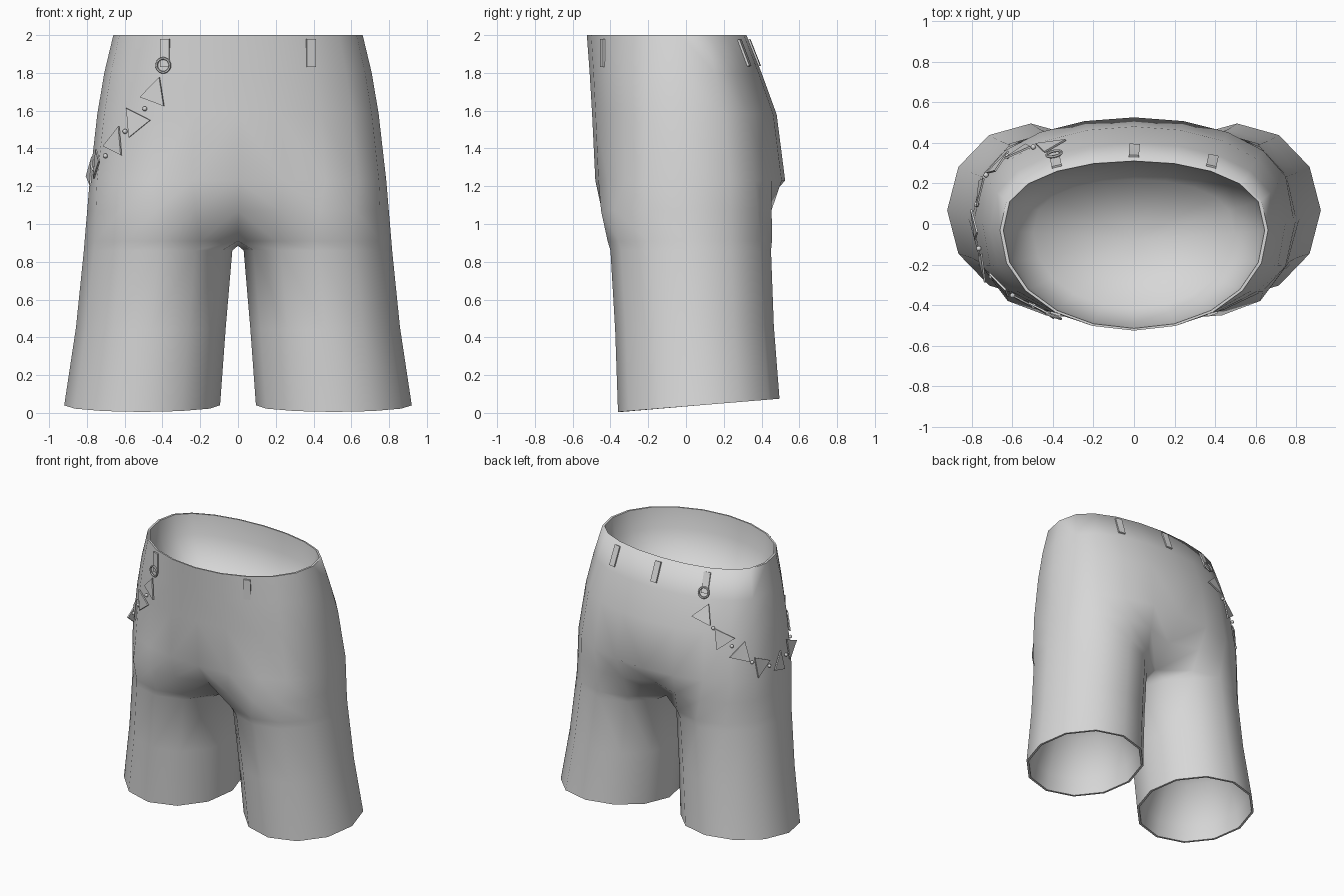
import bpy, bmesh
from math import sin, cos, radians
from mathutils import Vector, Matrix
from mathutils.bvhtree import BVHTree

cube = bpy.data.objects.get("Cube")
if cube:
    bpy.data.objects.remove(cube, do_unlink=True)

grey = bpy.data.materials.new("plain grey")
grey.use_nodes = True
grey.diffuse_color = (0.68, 0.68, 0.68, 1)
grey.node_tree.nodes["Principled BSDF"].inputs["Base Color"].default_value = (0.68, 0.68, 0.68, 1)


def finish(bm, name, angle=60):
    """Turn a bmesh into a grey object, smooth except at sharp edges."""
    mesh = bpy.data.meshes.new(name)
    bm.to_mesh(mesh)
    mesh.materials.append(grey)
    obj = bpy.data.objects.new(name, mesh)
    bpy.context.collection.objects.link(obj)
    bpy.ops.object.select_all(action='DESELECT')
    obj.select_set(True)
    bpy.context.view_layer.objects.active = obj
    bpy.ops.object.shade_smooth_by_angle(angle=radians(angle))
    return obj


# Cross-sections of the left half
def pelvis_points(z, width, front, back, mid, square):
    pts = []
    for k in range(11):
        c = cos(radians(18 * k))
        y = mid + (front - mid) * c ** square if c > 0 else mid + (back - mid) * abs(c) ** 0.75
        x = width * sin(radians(18 * k)) if 0 < k < 10 else 0
        pts.append(Vector((x, y, z)))
    return pts


def leg_points(z, inner, outer, front, back, tilt):
    cx, rx = (inner + outer) / 2, (outer - inner) / 2
    cy, ry = (front + back) / 2, (back - front) / 2
    pts = []
    for k in range(12):
        a = radians(30 * k - 150)
        pts.append(Vector((cx + rx * cos(a), cy + ry * sin(a), z + tilt * sin(a))))
    return pts


def bridge(a, b, closed):
    n = len(a)
    for k in range(n if closed else n - 1):
        j = (k + 1) % n
        bm.faces.new((a[k], a[j], b[j], b[k]))


def dish(points, start, steps, depth, centre, closed):
    """Rim and inner lining, ending in a single middle point."""
    last = start
    for scale, dz in steps:
        ring = [bm.verts.new(centre + (p - centre) * scale + Vector((0, 0, dz + (p.z - centre.z) * (1 - scale))))
                for p in points]
        bridge(last, ring, closed)
        last = ring
    tip = bm.verts.new(centre + Vector((0, 0, depth)))
    for k in range(len(last) if closed else len(last) - 1):
        bm.faces.new((last[k], last[(k + 1) % len(last)], tip))


# Shorts: pelvis, crotch, leg and lining, then mirrored
bm = bmesh.new()
waist = pelvis_points(2.0, 0.66, -0.525, 0.32, -0.03, 0.95)
hip = pelvis_points(1.23, 0.785, -0.48, 0.525, 0.03, 0.65)
crotch = leg_points(0.91, 0.0, 0.812, -0.415, 0.455, 0)
for k in (0, 10, 11):
    crotch[k].x = 0
crotch[11].z = 0.885
upper = [waist,
         pelvis_points(1.8, 0.708, -0.51, 0.40, -0.02, 0.85),
         pelvis_points(1.58, 0.745, -0.497, 0.48, 0, 0.75),
         hip,
         [h.lerp(c, 0.5) for h, c in zip(hip, crotch)]]
for p in upper[-1][:4]:
    p.y -= 0.035
lower = [leg_points(0.86, 0.03, 0.816, -0.4, 0.45, 0),
         leg_points(0.45, 0.065, 0.858, -0.375, 0.465, 0.01),
         leg_points(0.04, 0.095, 0.92, -0.36, 0.495, 0.035)]
rings = [[bm.verts.new(p) for p in pts] for pts in upper + [crotch] + lower]
for a, b in zip(rings, rings[1:]):
    n = min(len(a), len(b))
    bridge(a[:n], b[:n], n == 12)
dish(waist, rings[0], [(0.975, 0), (0.94, -0.15), (0.75, -0.38)], -0.48,
     Vector((0, -0.08, 2.0)), False)
hem = lower[-1]
dish(hem, rings[-1], [(0.96, 0), (0.92, 0.12), (0.7, 0.4)], 0.5, sum(hem, Vector()) / 12, True)
bmesh.ops.mirror(bm, geom=bm.verts[:] + bm.edges[:] + bm.faces[:], axis='X', merge_dist=0.001)
bmesh.ops.recalc_face_normals(bm, faces=bm.faces)
finish(bm, "shorts", 75)
surface = BVHTree.FromBMesh(bm)


def frame(origin, direction, lift):
    """Matrix on the cloth: local x sideways, y up the cloth, z outwards."""
    hit, normal, _, _ = surface.ray_cast(origin, direction)
    side = Vector((0, 0, 1)).cross(normal).normalized()
    up = normal.cross(side)
    rot = Matrix((side, up, normal)).transposed().to_4x4()
    return Matrix.Translation(hit + normal * lift) @ rot


def on_side(azimuth, z, lift):
    """Azimuth runs from the front round the right side to the back."""
    d = Vector((-sin(radians(azimuth)), -cos(radians(azimuth)), 0))
    return frame(d * 2 + Vector((0, 0, z)), -d, lift)


def on_face(x, z, facing, lift):
    return frame(Vector((x, 2 * facing, z)), Vector((0, -facing, 0)), lift)


# Belt loops
def belt_loop(name, x, facing):
    loop = bmesh.new()
    bmesh.ops.create_cube(loop, size=1, matrix=on_face(x, 1.905, facing, 0.004)
                          @ Matrix.Diagonal((0.05, 0.15, 0.012, 1)))
    finish(loop, name, 30)


belt_loop("front_loop_left", 0.385, -1)
belt_loop("front_loop_right", -0.385, -1)
belt_loop("back_loop_left", 0.385, 1)
belt_loop("back_loop_middle", 0.001, 1)
belt_loop("back_loop_right", -0.385, 1)

# Rings that hang the chain from the loops
for name, facing in (("front_ring", -1), ("back_ring", 1)):
    bpy.ops.mesh.primitive_torus_add(major_segments=20, minor_segments=6,
                                     major_radius=0.037, minor_radius=0.007)
    ring = bpy.context.object
    ring.name = name
    ring.matrix_world = on_face(-0.39, 1.84, facing, 0.018)
    ring.data.materials.append(grey)
    bpy.ops.object.shade_smooth_by_angle()

# Chain: triangle plates alternating with beads, front half then back half
half = [(46, 1.69), (51, 1.61), (55.5, 1.54), (60, 1.49), (65, 1.43),
        (70, 1.36), (75, 1.32), (81, 1.29), (89, 1.27)]
path = half + [(178 - a, z) for a, z in reversed(half[:-1])]
for i, (azimuth, z) in enumerate(path):
    link = bmesh.new()
    if i % 2:
        bmesh.ops.create_uvsphere(link, u_segments=10, v_segments=6, radius=0.013,
                                  matrix=on_side(azimuth, z, 0.01))
        finish(link, f"chain_bead_{i // 2 + 1}")
    else:
        turn = Matrix.Rotation(radians(-18 if i % 4 == 0 else 36), 4, 'Z')
        bmesh.ops.create_cone(link, cap_ends=True, segments=3, radius1=0.09, radius2=0.09,
                              depth=0.009, matrix=on_side(azimuth, z, 0.012) @ turn)
        finish(link, f"chain_triangle_{i // 2 + 1}", 30)
